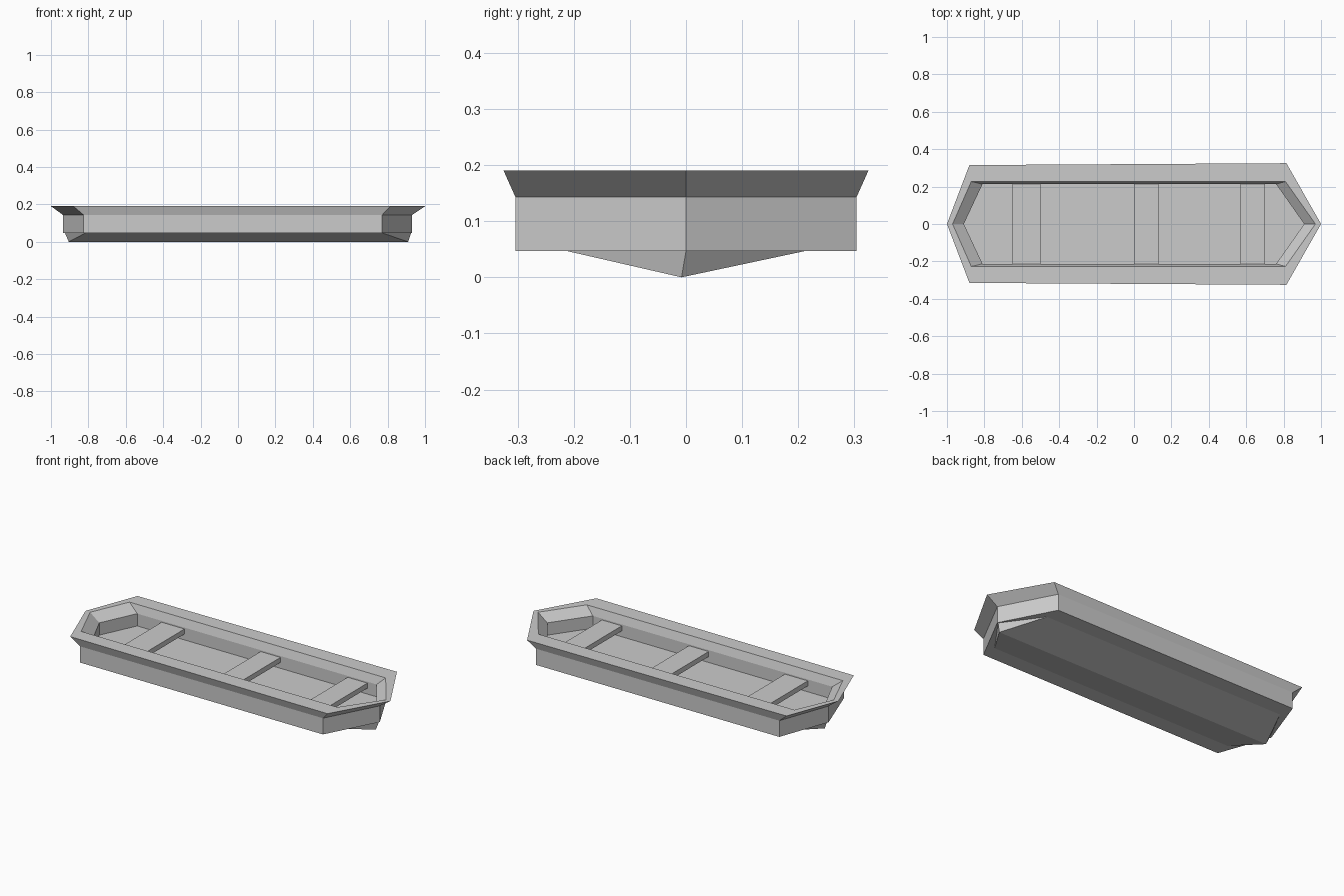
import bpy, bmesh

if "Cube" in bpy.data.objects:
    bpy.data.objects.remove(bpy.data.objects["Cube"])

# Six-sided boat outline: stern tip, stern shoulders, bow shoulders, bow tip
def ring(bm, stern, sx, sy, bx, by, bow, z):
    pts = [(stern, 0), (sx, -sy), (bx, -by), (bow, 0), (bx, by), (sx, sy)]
    return [bm.verts.new((x, y, z)) for x, y in pts]

def finish(bm, name):
    bmesh.ops.recalc_face_normals(bm, faces=bm.faces)
    me = bpy.data.meshes.new(name)
    bm.to_mesh(me)
    bm.free()
    ob = bpy.data.objects.new(name, me)
    bpy.context.collection.objects.link(ob)
    return ob

# Hull: from the floor, up the inside, over the gunwale, down the outside
bm = bmesh.new()
profile = [
    (-0.91, -0.81, 0.213, 0.76, 0.213, 0.91, 0.07),    # floor
    (-0.91, -0.81, 0.213, 0.76, 0.213, 0.91, 0.143),   # inner step
    (-0.97, -0.87, 0.227, 0.81, 0.227, 0.97, 0.19),    # inner rim
    (-1.0, -0.88, 0.315, 0.815, 0.325, 1.0, 0.19),     # outer rim
    (-0.935, -0.825, 0.304, 0.77, 0.304, 0.93, 0.143), # under the flare
    (-0.935, -0.825, 0.304, 0.77, 0.304, 0.93, 0.047), # wall foot
    (-0.925, -0.815, 0.213, 0.77, 0.213, 0.925, 0.047),# top of keel
]
rings = [ring(bm, *p) for p in profile]
bm.faces.new(rings[0])
for a, b in zip(rings, rings[1:]):
    for i in range(6):
        j = (i + 1) % 6
        bm.faces.new((a[i], a[j], b[j], b[i]))

# V-shaped keel closing the bottom
r = rings[-1]
ks = bm.verts.new((-0.905, -0.008, 0))
kb = bm.verts.new((0.91, -0.008, 0))
for f in [(r[0], r[1], ks), (r[0], r[5], ks), (r[3], r[2], kb), (r[3], r[4], kb),
          (r[1], r[2], kb, ks), (r[5], r[4], kb, ks)]:
    bm.faces.new(f)
finish(bm, "hull")

# Three plank seats spanning the inner walls
for n, (x0, x1) in enumerate([(-0.65, -0.50), (0.0, 0.13), (0.57, 0.70)], 1):
    bm = bmesh.new()
    bmesh.ops.create_cube(bm, size=1)
    seat = finish(bm, f"seat_{n}")
    seat.scale = (x1 - x0, 0.43, 0.03)
    seat.location = ((x0 + x1) / 2, 0, 0.12)
